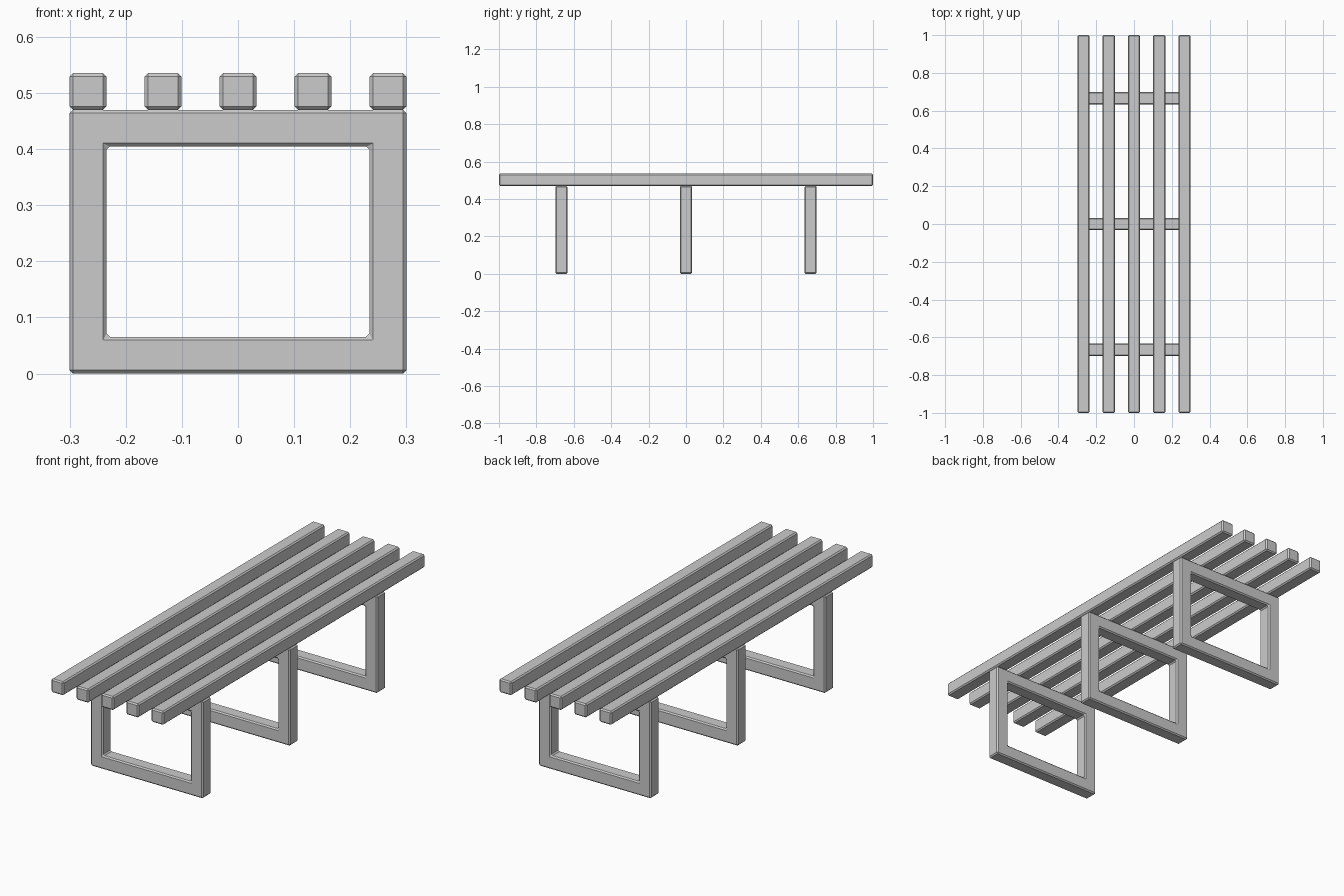
import bpy, bmesh

if "Cube" in bpy.data.objects:
    bpy.data.objects.remove(bpy.data.objects["Cube"])

T = 0.0655      # timber thickness
H = 0.47        # height of the leg frames
W = 0.30        # half width of the bench


def finish(name, bm):
    """Turn a bmesh into a flat-shaded object with a small chamfer."""
    bmesh.ops.recalc_face_normals(bm, faces=bm.faces)
    mesh = bpy.data.meshes.new(name)
    bm.to_mesh(mesh)
    bm.free()
    obj = bpy.data.objects.new(name, mesh)
    bpy.context.collection.objects.link(obj)
    bev = obj.modifiers.new("chamfer", 'BEVEL')
    bev.width = 0.006
    bev.segments = 1
    bev.limit_method = 'ANGLE'
    return obj


def slat(name, x):
    bm = bmesh.new()
    bmesh.ops.create_cube(bm, size=1)
    bmesh.ops.scale(bm, vec=(T, 2.0, T), verts=bm.verts)
    finish(name, bm).location = (x, 0, H + T / 2)


def leg_frame(name, y):
    # square section at each corner, bridged around the rectangle
    bm = bmesh.new()
    rings = []
    for sx, top in ((-1, 0), (1, 0), (1, 1), (-1, 1)):
        xo, xi = sx * W, sx * (W - T)
        zo, zi = (H, H - T) if top else (0, T)
        rings.append([bm.verts.new(p) for p in (
            (xo, -T / 2, zo), (xi, -T / 2, zi), (xi, T / 2, zi), (xo, T / 2, zo))])
    for i in range(4):
        a, b = rings[i], rings[(i + 1) % 4]
        for j in range(4):
            k = (j + 1) % 4
            bm.faces.new((a[j], b[j], b[k], a[k]))
    finish(name, bm).location.y = y


# seat slats
for i in range(5):
    slat(f"seat_slat_{i + 1}", (i - 2) * (W - T / 2) / 2)

# three rectangular leg frames
for name, y in (("front", -0.666), ("middle", 0), ("back", 0.666)):
    leg_frame(f"{name}_leg_frame", y)
